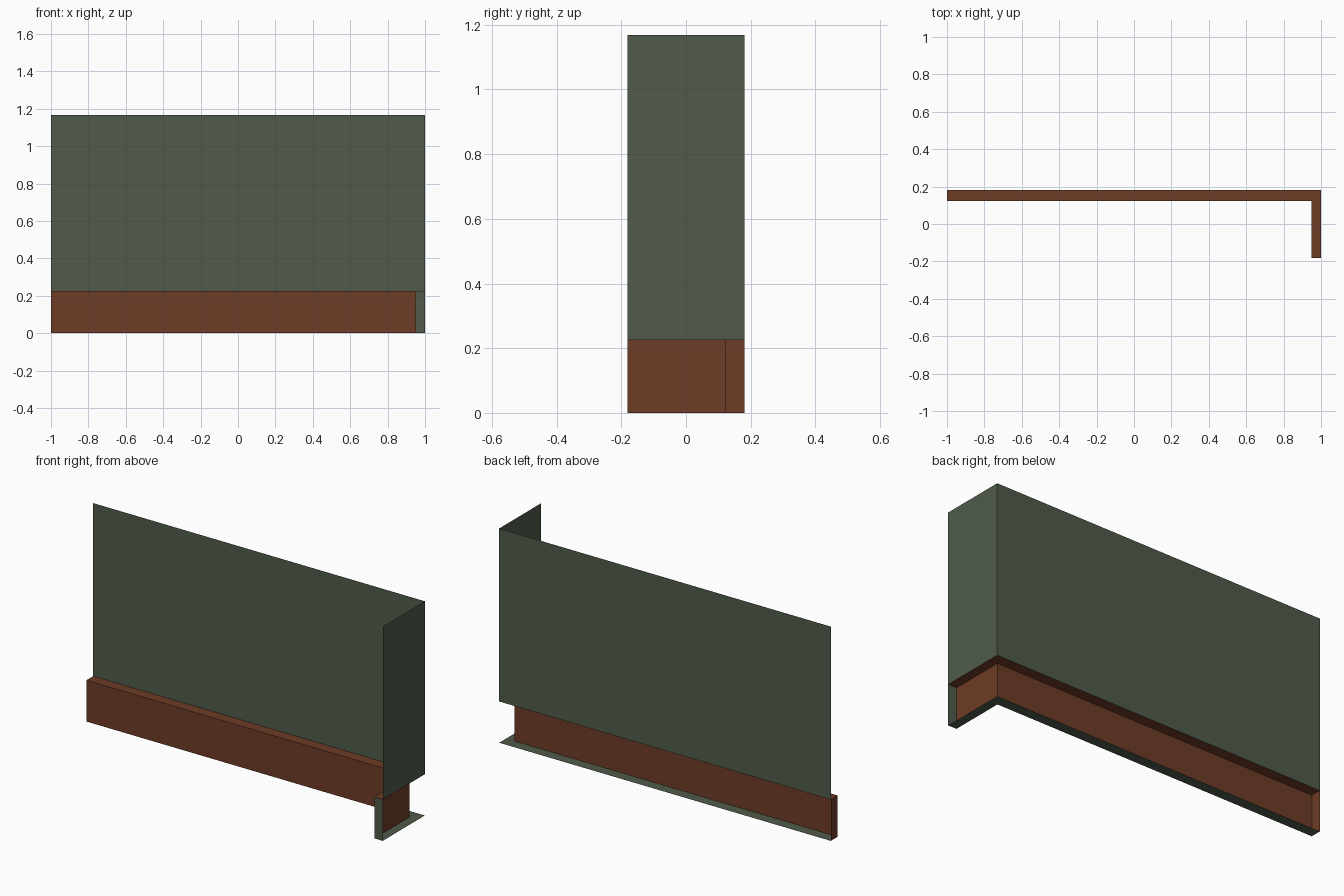
import bpy

if "Cube" in bpy.data.objects:
    bpy.data.objects.remove(bpy.data.objects["Cube"])


def material(name, rgb):
    m = bpy.data.materials.new(name)
    m.diffuse_color = (*rgb, 1)
    m.use_nodes = True
    m.node_tree.nodes["Principled BSDF"].inputs["Base Color"].default_value = m.diffuse_color
    return m


green = material("dull green", (0.08, 0.105, 0.07))
brown = material("wood brown", (0.155, 0.045, 0.019))

X, Y, TOP, BASE = 1.0, 0.181, 1.168, 0.225
XI, YI = 0.949, 0.122  # inner faces of the skirting

# L-shaped plan paths: left end, corner, front end
outer = [(-X, Y), (X, Y), (X, -Y)]
inner = [(-X, YI), (XI, YI), (XI, -Y)]


def add(name, rows, mat):
    """Skin a grid of quads between successive rows of points."""
    n = len(rows[0])
    verts = [p for row in rows for p in row]
    faces = [(r * n + i, r * n + i + 1, (r + 1) * n + i + 1, (r + 1) * n + i)
             for r in range(len(rows) - 1) for i in range(n - 1)]
    me = bpy.data.meshes.new(name)
    me.from_pydata(verts, [], [f[::-1] for f in faces])
    me.materials.append(mat)
    ob = bpy.data.objects.new(name, me)
    bpy.context.collection.objects.link(ob)
    return ob


def at(path, z):
    return [(x, y, z) for x, y in path]


# Thin wall sheets above the skirting
add("wall", [at(outer, TOP), at(outer, BASE)], green)
# Skirting: top ledge and room-side face, open at the back
add("skirting_board", [at(outer, BASE), at(inner, BASE), at(inner, 0)], brown)
# Underside strip
add("skirting_underside", [at(inner, 0), at(outer, 0)], green)
# End caps
for name, i, mat in (("left_end_cap", 0, brown), ("front_end_cap", 2, green)):
    ends = [outer[i], inner[i]] if i == 0 else [inner[i], outer[i]]
    add(name, [at(ends, BASE), at(ends, 0)], mat)
